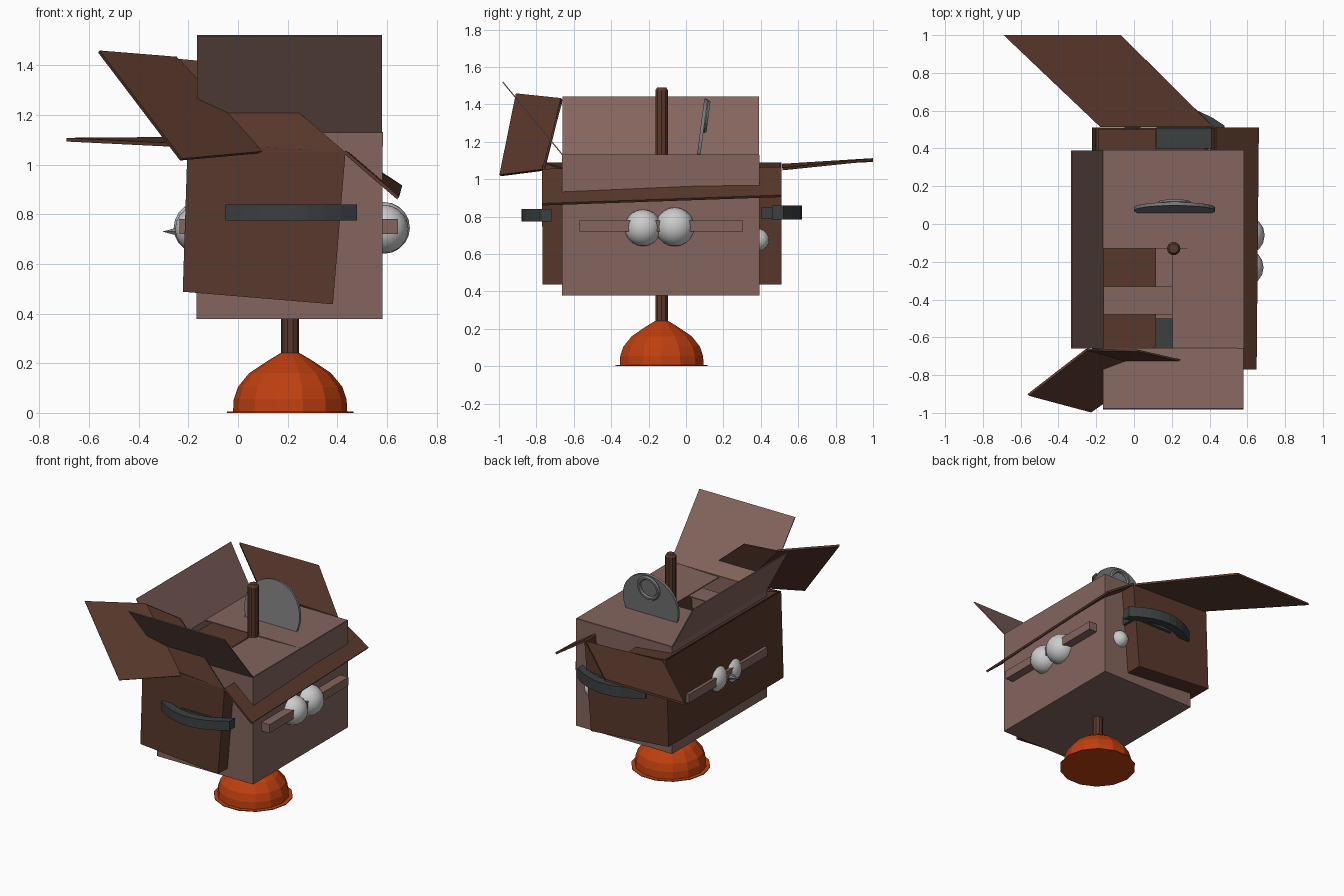
import bpy, bmesh, math
from mathutils import Matrix, Vector

if "Cube" in bpy.data.objects:
    bpy.data.objects.remove(bpy.data.objects["Cube"])


def material(name, rgb):
    m = bpy.data.materials.new(name)
    m.diffuse_color = (*rgb, 1)
    m.use_nodes = True
    m.node_tree.nodes["Principled BSDF"].inputs["Base Color"].default_value = m.diffuse_color
    return m


PINK = material("light_card", (0.23, 0.13, 0.11))
BROWN = material("dark_card", (0.10, 0.04, 0.025))
ORANGE = material("rubber", (0.52, 0.05, 0.005))
DARK = material("dark_grey", (0.045, 0.05, 0.052))
WHITE = material("eye_white", (0.62, 0.62, 0.62))
GREY = material("mid_grey", (0.2, 0.2, 0.2))


def mesh(name, verts, faces, mat, thick=0):
    me = bpy.data.meshes.new(name)
    me.from_pydata(verts, [], faces)
    bm = bmesh.new()
    bm.from_mesh(me)
    bmesh.ops.recalc_face_normals(bm, faces=bm.faces)
    bm.to_mesh(me)
    bm.free()
    ob = bpy.data.objects.new(name, me)
    bpy.context.collection.objects.link(ob)
    me.materials.append(mat)
    if thick:
        s = ob.modifiers.new("thickness", "SOLIDIFY")
        s.thickness = thick
        s.offset = 0
    return ob


def panel(name, corners, mat, thick=0.01):
    return mesh(name, corners, [tuple(range(len(corners)))], mat, thick)


def open_box(name, outline, y0, y1, mat):
    # front outline runs bottom left, bottom right, top right, top left
    v = [(x, y, z) for y in (y0, y1) for x, z in outline]
    return mesh(name, v, [(0, 1, 2, 3), (4, 5, 6, 7), (0, 1, 5, 4),
                          (1, 2, 6, 5), (3, 0, 4, 7)], mat, 0.008)


def block(name, lo, hi, mat):
    v = [(x, y, z) for x in (lo[0], hi[0]) for y in (lo[1], hi[1]) for z in (lo[2], hi[2])]
    return mesh(name, v, [(0, 1, 3, 2), (4, 5, 7, 6), (0, 1, 5, 4),
                          (2, 3, 7, 6), (0, 2, 6, 4), (1, 3, 7, 5)], mat)


def lathe(name, profile, centre, n, mat):
    cx, cy = centre
    v, f = [], []
    for r, z in profile:
        for i in range(n):
            a = 2 * math.pi * i / n
            v.append((cx + r * math.cos(a), cy + r * math.sin(a), z))
    for j in range(len(profile) - 1):
        for i in range(n):
            k = (i + 1) % n
            f.append((j * n + i, j * n + k, (j + 1) * n + k, (j + 1) * n + i))
    f += [tuple(range(n)), tuple(range(len(v) - n, len(v)))]
    return mesh(name, v, f, mat)


def ball(name, loc, r):
    bpy.ops.mesh.primitive_uv_sphere_add(segments=16, ring_count=10, radius=r, location=loc)
    ob = bpy.context.object
    ob.name = name
    ob.data.materials.append(WHITE)
    bpy.ops.object.shade_smooth_by_angle(angle=math.radians(40))


# plunger cup and pole
lathe("plunger_cup", [(0.255, 0), (0.255, 0.005), (0.23, 0.006), (0.227, 0.055), (0.21, 0.105),
                      (0.165, 0.16), (0.09, 0.21), (0.036, 0.242)], (0.21, -0.13), 14, ORANGE)
lathe("plunger_pole", [(0.036, 0.2), (0.036, 1.475), (0.026, 1.49)], (0.21, -0.13), 10, BROWN)

# light inner box with its flaps
X0, X1, Y0, Y1, T = -0.165, 0.58, -0.66, 0.39, 1.13
open_box("inner_box", [(X0, 0.38), (X1, 0.38), (X1, T), (X0, T)], Y0, Y1, PINK)
panel("inner_front_flap", [(X0, Y0, T), (X1, Y0, T), (X1, -0.98, 1.52), (X0, -0.98, 1.52)], PINK, 0.006)
panel("inner_left_flap", [(X0, Y0, T), (X0, Y1, T), (-0.33, Y1, 1.44), (-0.33, Y0, 1.44)], PINK, 0.006)
panel("inner_back_flap", [(X0, Y1, T), (X1, Y1, T), (X1, -0.13, T), (X0, -0.13, T)], PINK, 0.006)
panel("inner_right_flap", [(X1, Y0, T), (X1, Y1, T), (0.205, Y1, 1.12), (0.205, Y0, 1.12)], PINK, 0.006)
panel("inner_strip", [(X0, -0.48, 1.11), (0.21, -0.48, 1.11), (0.21, -0.33, 1.11), (X0, -0.33, 1.11)], PINK, 0.006)

# dark outer box, leaning slightly, with bent flaps
open_box("outer_box", [(-0.22, 0.49), (0.38, 0.44), (0.43, 1.05), (-0.2, 1.09)], -0.766, 0.508, BROWN)
panel("outer_right_flap", [(0.43, -0.77, 1.05), (0.43, 0.51, 1.06), (0.657, 0.51, 0.91), (0.645, -0.77, 0.865)], BROWN, 0.014)
panel("outer_back_flap", [(-0.18, 0.515, 1.075), (0.42, 0.515, 1.055), (-0.07, 1, 1.105), (-0.69, 1, 1.1)], BROWN, 0.015)
panel("outer_left_flap", [(-0.19, -0.75, 1.085), (-0.19, 0.5, 1.085), (0.115, 0.5, 1.05), (0.115, -0.65, 1.05)], BROWN)
panel("outer_front_flap", [(0.10, -0.765, 1.05), (0.43, -0.765, 1.05), (0.02, -0.67, 1.40), (-0.25, -0.665, 1.425)], BROWN)
panel("outer_front_flap_fold", [(0.10, -0.76, 1.05), (-0.25, -0.665, 1.43), (-0.56, -0.905, 1.455), (-0.23, -0.993, 1.02)], BROWN, 0.014)


# curved handles on front and back
def handle(name, side, y_end, bulge, z0, z1):
    n, v = 8, []
    for i in range(n + 1):
        t = -1 + 2 * i / n
        x = 0.215 + 0.265 * t
        y_out = y_end + side * bulge * (1 - t * t)
        for y in (y_out, y_out - side * 0.06):
            v += [(x, y, z0), (x, y, z1)]
    f = [(0, 1, 3, 2), (4 * n, 4 * n + 1, 4 * n + 3, 4 * n + 2)]
    for i in range(n):
        a, b = 4 * i, 4 * i + 4
        f += [(a + p, a + q, b + q, b + p) for p, q in ((0, 1), (1, 3), (3, 2), (2, 0))]
    mesh(name, v, f, DARK)


handle("front_handle", -1, -0.78, 0.10, 0.775, 0.84)
handle("back_handle", 1, 0.52, 0.10, 0.785, 0.86)
block("front_handle_plate", (0.1, -0.78, 0.785), (0.33, -0.5, 0.83), DARK)
block("back_handle_plate", (0.12, 0.4, 0.79), (0.43, 0.53, 0.85), DARK)

# slat through both sides, with pairs of eyes
block("eye_slat", (-0.235, -0.57, 0.72), (0.645, 0.305, 0.78), PINK)
for side, x in (("right", 0.588), ("left", -0.155)):
    ball(side + "_eye_a", (x, -0.23, 0.74), 0.098)
    ball(side + "_eye_b", (x, -0.06, 0.745), 0.104)
ball("back_eye", (0.45, 0.385, 0.675), 0.06)

# small pointed beak on the left side
bpy.ops.mesh.primitive_cone_add(vertices=6, radius1=0.03, radius2=0, depth=0.1,
                                location=(-0.255, -0.16, 0.73), rotation=(0, -math.pi / 2, 0))
bpy.context.object.name = "left_beak"
bpy.context.object.data.materials.append(GREY)

# round plate standing on the lid, cut flat at the bottom
c, R, n = 0.075, 0.215, 20
pts = []
for i in range(n + 1):
    a = math.radians(-22 + 224 * i / n)
    z = 1.215 + R * math.sin(a)
    pts.append((0.215 + R * math.cos(a), 0.068 + (z - 1.13) * 0.13, z))
pts += [(0.0, 0.066, 1.13), (0.43, 0.066, 1.13)]
panel("round_plate", pts, GREY, 0.018)
bpy.ops.mesh.primitive_torus_add(major_radius=0.075, minor_radius=0.014, major_segments=16,
                                 minor_segments=6, location=(0.215, 0.108, 1.335),
                                 rotation=(math.pi / 2 - 0.13, 0, 0))
bpy.context.object.name = "plate_ring"
bpy.context.object.data.materials.append(GREY)
